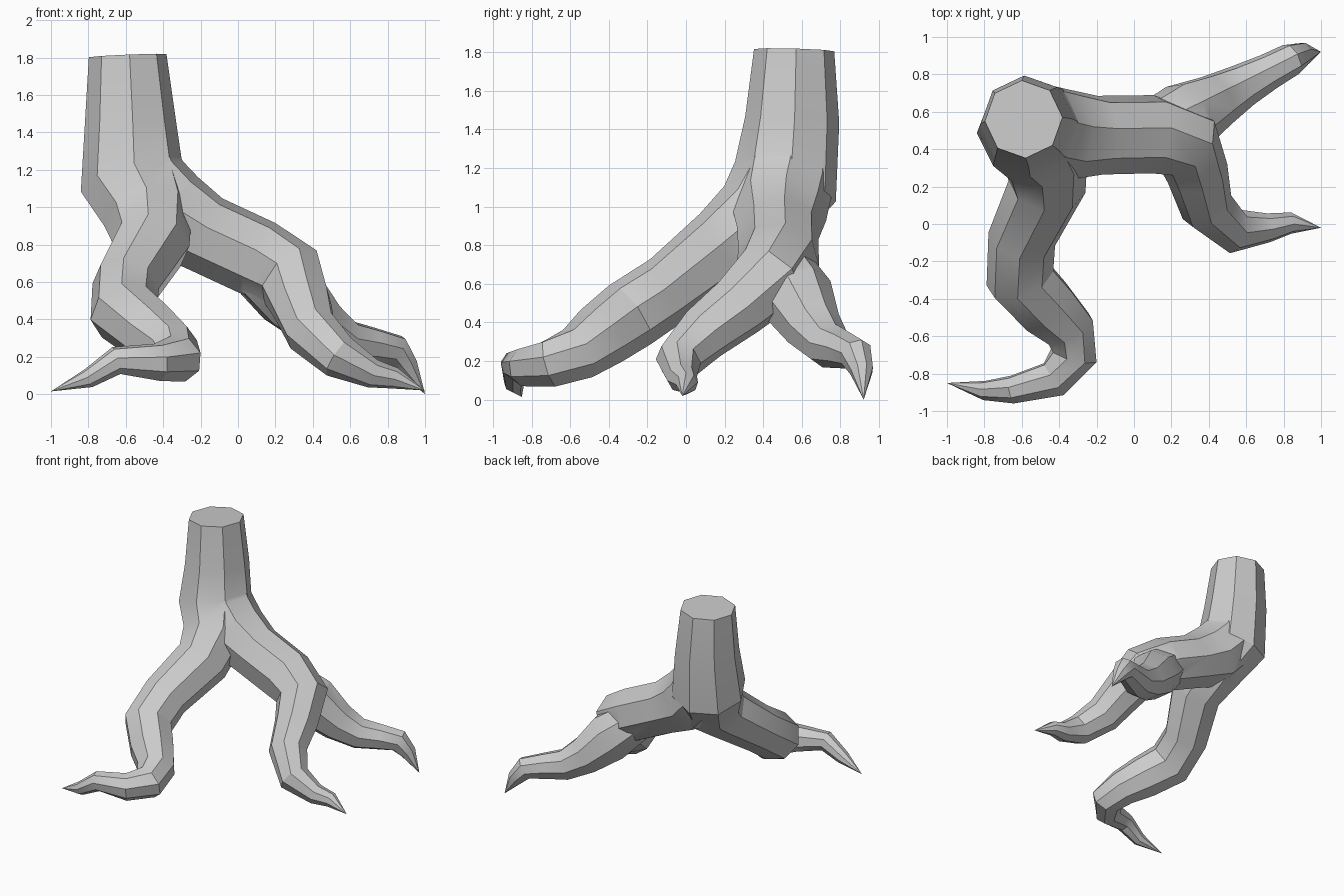
import bpy, bmesh, math
from mathutils import Vector

if "Cube" in bpy.data.objects:
    bpy.data.objects.remove(bpy.data.objects["Cube"])

SIDES = 8


def tube(name, path):
    """Faceted tapering limb: path holds (x, y, z, radius), zero radius closes to a tip."""
    pts = [Vector(p[:3]) for p in path]
    bm = bmesh.new()
    rings, side = [], Vector((1, 0.05, 0))
    for i, p in enumerate(pts):
        a = (p - pts[i - 1]).normalized() if i > 0 else Vector()
        b = (pts[i + 1] - p).normalized() if i < len(pts) - 1 else Vector()
        t = (a + b).normalized()
        side = (side - t * side.dot(t)).normalized()
        up = t.cross(side)
        r = path[i][3] * 1.04
        if r == 0:
            rings.append([bm.verts.new(p)])
            continue
        rings.append([bm.verts.new(p + r * (side * math.cos(k * math.tau / SIDES)
                                            + up * math.sin(k * math.tau / SIDES)))
                      for k in range(SIDES)])
    for a, b in zip(rings, rings[1:]):
        for k in range(SIDES):
            n = (k + 1) % SIDES
            if len(b) == 1:
                bm.faces.new((a[k], a[n], b[0]))
            else:
                bm.faces.new((a[k], a[n], b[n], b[k]))
    bm.faces.new(rings[0][::-1])
    if len(rings[-1]) > 1:
        bm.faces.new(rings[-1])
    bmesh.ops.recalc_face_normals(bm, faces=bm.faces)
    me = bpy.data.meshes.new(name)
    bm.to_mesh(me)
    bm.free()
    ob = bpy.data.objects.new(name, me)
    bpy.context.collection.objects.link(ob)
    return ob


# Trunk flowing down into the long front root that hooks left
trunk = tube("trunk_and_roots", [
    (-0.59, 0.56, 1.81, 0.20), (-0.575, 0.55, 1.45, 0.235), (-0.565, 0.515, 1.13, 0.27),
    (-0.48, 0.37, 0.94, 0.23), (-0.465, 0.20, 0.80, 0.20), (-0.60, -0.08, 0.58, 0.175),
    (-0.61, -0.29, 0.44, 0.18), (-0.47, -0.44, 0.33, 0.165), (-0.35, -0.56, 0.24, 0.14),
    (-0.32, -0.70, 0.19, 0.125), (-0.43, -0.83, 0.17, 0.10), (-0.65, -0.885, 0.18, 0.073),
    (-0.80, -0.89, 0.085, 0.05), (-1.0, -0.85, 0.015, 0)])

# Right root, turning forward to the near tip
right_root = tube("right_root", [
    (-0.58, 0.54, 1.38, 0.19), (-0.52, 0.51, 1.13, 0.245), (-0.37, 0.48, 0.97, 0.24),
    (-0.18, 0.475, 0.86, 0.205), (0.10, 0.48, 0.73, 0.205), (0.28, 0.43, 0.63, 0.19),
    (0.34, 0.27, 0.48, 0.16), (0.39, 0.09, 0.34, 0.14), (0.54, -0.04, 0.20, 0.115),
    (0.72, -0.02, 0.11, 0.075), (0.84, 0.005, 0.085, 0.055), (1.0, -0.02, 0.02, 0)])

# Branch splitting off towards the back tip
back_root = tube("back_root", [
    (0.10, 0.49, 0.68, 0.16), (0.28, 0.57, 0.53, 0.19), (0.44, 0.66, 0.37, 0.145),
    (0.58, 0.74, 0.28, 0.115), (0.72, 0.815, 0.26, 0.095), (0.84, 0.88, 0.235, 0.085),
    (0.905, 0.91, 0.15, 0.06), (1.0, 0.92, 0.0, 0)])

# Merge the limbs into one skin
bpy.context.view_layer.objects.active = trunk
trunk.select_set(True)
for limb in (right_root, back_root):
    mod = trunk.modifiers.new("join", 'BOOLEAN')
    mod.operation = 'UNION'
    mod.solver = 'EXACT'
    mod.object = limb
    bpy.ops.object.modifier_apply(modifier=mod.name)
    bpy.data.objects.remove(limb)
bpy.ops.object.shade_smooth_by_angle(angle=math.radians(30))
